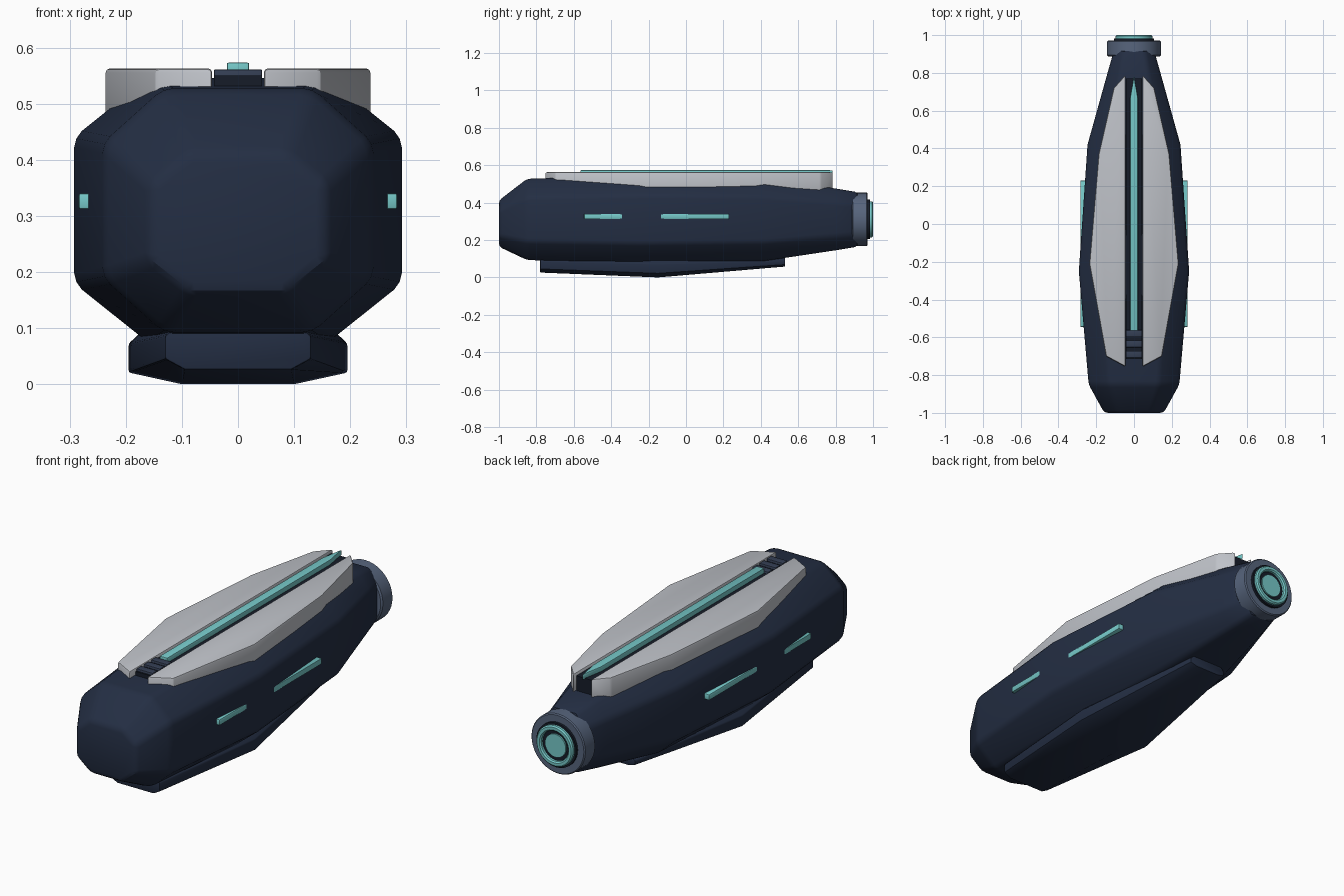
import bpy, bmesh, math
from mathutils import Matrix

cube = bpy.data.objects.get("Cube")
if cube:
    bpy.data.objects.remove(cube, do_unlink=True)


def material(name, rgb):
    m = bpy.data.materials.new(name)
    m.use_nodes = True
    m.diffuse_color = (*rgb, 1)
    m.node_tree.nodes["Principled BSDF"].inputs["Base Color"].default_value = (*rgb, 1)
    return m


navy = material("navy_hull", (0.017, 0.027, 0.056))
dark = material("dark_recess", (0.008, 0.012, 0.022))
slate = material("slate_metal", (0.095, 0.13, 0.205))
slat_blue = material("slat_blue", (0.035, 0.05, 0.09))
silver = material("pale_silver", (0.52, 0.54, 0.58))
teal = material("teal_glow", (0.18, 0.58, 0.58))


def finish(name, bm, mat, bevel=0.0, segments=2, limit=20):
    """Bevel the sharp edges, then make a smooth-shaded object."""
    bmesh.ops.recalc_face_normals(bm, faces=bm.faces[:])
    if bevel:
        edges = [e for e in bm.edges if e.calc_face_angle(0) > math.radians(limit)]
        bmesh.ops.bevel(bm, geom=edges, offset=bevel, segments=segments,
                        profile=0.5, affect='EDGES', clamp_overlap=True)
    mesh = bpy.data.meshes.new(name)
    bm.to_mesh(mesh)
    bm.free()
    mesh.materials.append(mat)
    obj = bpy.data.objects.new(name, mesh)
    bpy.context.collection.objects.link(obj)
    bpy.ops.object.select_all(action='DESELECT')
    obj.select_set(True)
    bpy.context.view_layer.objects.active = obj
    bpy.ops.object.shade_smooth_by_angle(angle=math.radians(28))
    return obj


def loft(name, rings, mat, **kw):
    """Skin a row of matching closed rings and cap both ends."""
    bm = bmesh.new()
    rows = [[bm.verts.new(p) for p in ring] for ring in rings]
    n = len(rows[0])
    for a, b in zip(rows, rows[1:]):
        for i in range(n):
            j = (i + 1) % n
            bm.faces.new((a[i], a[j], b[j], b[i]))
    bm.faces.new(rows[0])
    bm.faces.new(rows[-1])
    return finish(name, bm, mat, **kw)


def slab(name, outline, z0, z1, mat, **kw):
    return loft(name, [[(x, y, z) for x, y in outline] for z in (z0, z1)], mat, **kw)


def box(name, x0, x1, y0, y1, z0, z1, mat, **kw):
    return slab(name, [(x0, y0), (x1, y0), (x1, y1), (x0, y1)], z0, z1, mat, **kw)


AXIS_Z = 0.31


def turned(name, profile, mat, steps=40):
    """Lathe a closed (radius, y) profile around the long axis."""
    bm = bmesh.new()
    verts = [bm.verts.new((r, y, 0)) for r, y in profile]
    edges = [bm.edges.new((verts[i], verts[(i + 1) % len(verts)])) for i in range(len(verts))]
    bmesh.ops.spin(bm, geom=verts + edges, cent=(0, 0, 0), axis=(0, 1, 0),
                   angle=math.tau, steps=steps, use_duplicate=False)
    bmesh.ops.remove_doubles(bm, verts=bm.verts[:], dist=0.0001)
    bmesh.ops.translate(bm, verts=bm.verts[:], vec=(0, 0, AXIS_Z))
    return finish(name, bm, mat)


# Hull: octagonal sections along the length
def octagon(y, w, h, z):
    a, b = 0.55 * w, 0.55 * h
    pts = [(a, h), (w, b), (w, -b), (a, -h), (-a, -h), (-w, -b), (-w, b), (-a, h)]
    return [(px, y, z + pz) for px, pz in pts]


hull_sections = [(-1, 0.157, 0.124, 0.288), (-0.85, 0.24, 0.217, AXIS_Z),
                 (-0.25, 0.292, 0.236, AXIS_Z), (0.42, 0.246, 0.222, AXIS_Z),
                 (0.8, 0.14, 0.165, AXIS_Z), (0.92, 0.106, 0.145, AXIS_Z)]
loft("hull", [octagon(*s) for s in hull_sections], navy, bevel=0.018)


# Keel plate under the hull
def keel_section(y, w, bottom, side_low, side_top):
    a = w - 0.035 if w < 0.15 else 0.1
    half = [(a, bottom), (w, side_low), (w, side_top), (w * 0.8, 0.11)]
    return [(x, y, z) for x, z in half] + [(-x, y, z) for x, z in reversed(half)]


loft("keel", [keel_section(-0.78, 0.13, 0.026, 0.045, 0.086),
              keel_section(-0.15, 0.195, 0.0, 0.021, 0.072),
              keel_section(0.53, 0.1, 0.058, 0.068, 0.088)], navy, bevel=0.004)

# Mirrored top plates and side light strips
plate = [(0.046, -0.755), (0.148, -0.7), (0.236, -0.21), (0.187, 0.37),
         (0.107, 0.72), (0.046, 0.788)]
for side, s in (("left", 1), ("right", -1)):
    slab(f"top_plate_{side}", [(s * x, y) for x, y in plate], 0.43, 0.563, silver, bevel=0.008)
    box(f"side_light_{side}", s * 0.2, s * 0.284, -0.545, 0.23, 0.312, 0.34, teal, bevel=0.004)

# Spine channel with slats and a pointed light strip
box("spine_channel", -0.043, 0.043, -0.715, 0.77, 0.44, 0.55, dark)
for i in range(3):
    y = -0.69 + i * 0.055
    box(f"spine_slat_{i + 1}", -0.043, 0.043, y - 0.018, y + 0.018, 0.53, 0.561,
        slat_blue, bevel=0.003)
slab("spine_light", [(-0.02, -0.565), (0.02, -0.565), (0.02, 0.67), (0.0, 0.785), (-0.02, 0.67)],
     0.545, 0.573, teal, bevel=0.003)

# Rear collar and nozzle
turned("rear_collar", [(0.0, 0.887), (0.136, 0.887), (0.143, 0.894), (0.143, 0.966),
                       (0.138, 0.971), (0.0, 0.971)], slate)
turned("nozzle_base", [(0.0, 0.96), (0.106, 0.96), (0.106, 0.983), (0.0, 0.983)], dark)
turned("nozzle_ring", [(0.072, 0.975), (0.097, 0.975), (0.097, 0.994), (0.091, 1.0),
                       (0.078, 1.0), (0.072, 0.994)], teal)
turned("nozzle_core", [(0.0, 0.975), (0.055, 0.975), (0.055, 0.99), (0.0, 0.99)], teal)
